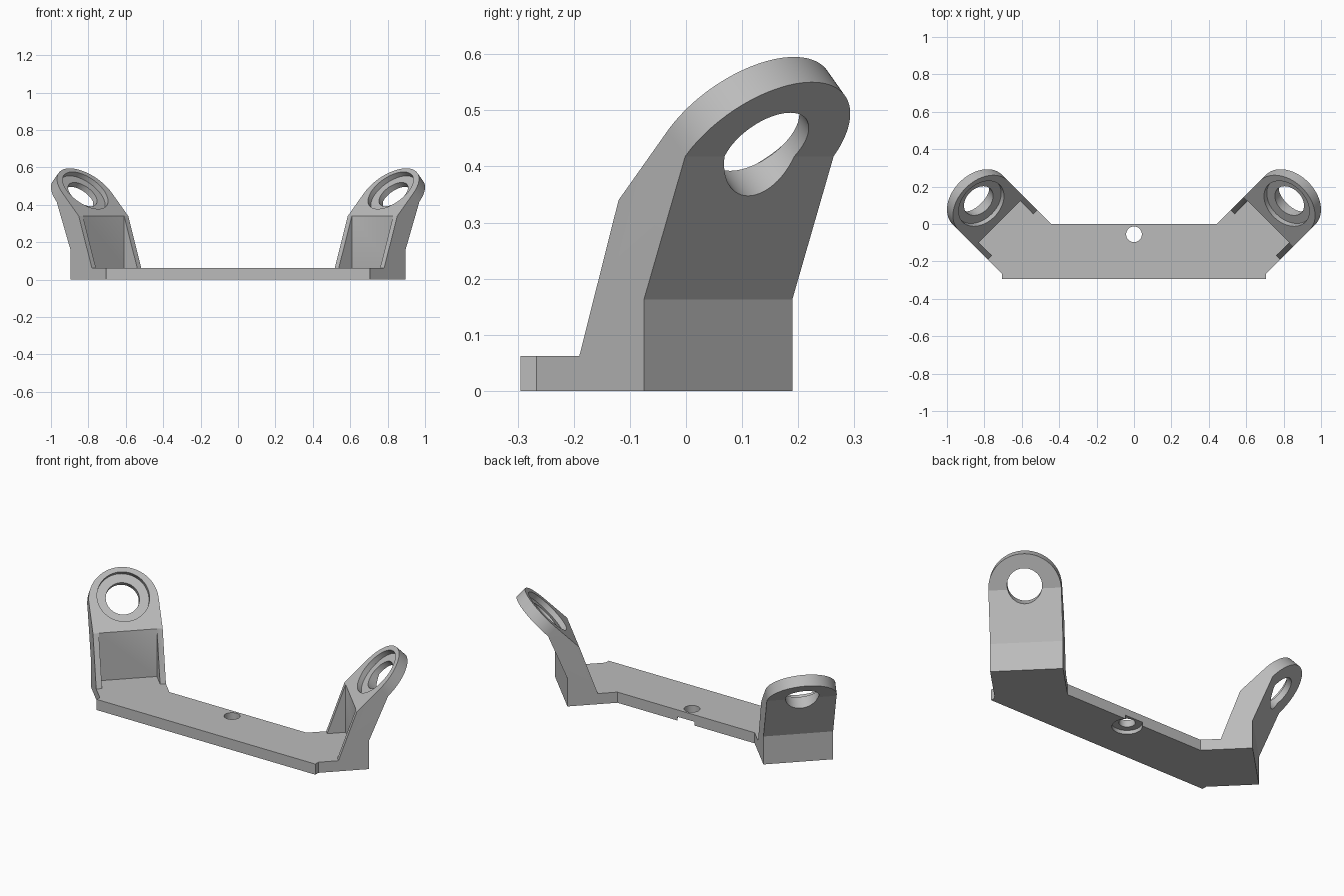
import bpy, bmesh, math
from mathutils import Matrix, Vector

cube = bpy.data.objects.get("Cube")
if cube:
    bpy.data.objects.remove(cube, do_unlink=True)

grey = bpy.data.materials.new("plain_grey")
grey.use_nodes = True
grey.diffuse_color = (0.5, 0.5, 0.5, 1)
grey.node_tree.nodes["Principled BSDF"].inputs["Base Color"].default_value = (0.5, 0.5, 0.5, 1)


def frame(x, y, z, origin):
    m = Matrix((x, y, z)).transposed().to_4x4()
    m.translation = origin
    return m


def prism(name, points, low, high, matrix=Matrix()):
    """Extrude a 2D outline along its frame's z from low to high."""
    bm = bmesh.new()
    face = bm.faces.new([bm.verts.new((x, y, low)) for x, y in points])
    grown = bmesh.ops.extrude_face_region(bm, geom=[face])["geom"]
    bmesh.ops.translate(bm, vec=(0, 0, high - low),
                        verts=[g for g in grown if isinstance(g, bmesh.types.BMVert)])
    bm.transform(matrix)
    bmesh.ops.recalc_face_normals(bm, faces=bm.faces)
    mesh = bpy.data.meshes.new(name)
    bm.to_mesh(mesh)
    bm.free()
    mesh.materials.append(grey)
    obj = bpy.data.objects.new(name, mesh)
    bpy.context.collection.objects.link(obj)
    return obj


def arc(radius, start=0, end=360, steps=64, cy=0):
    count = steps if end - start == 360 else steps + 1
    angles = [math.radians(start + (end - start) * i / steps) for i in range(count)]
    return [(radius * math.cos(a), cy + radius * math.sin(a)) for a in angles]


def combine(obj, tool, operation):
    """Apply a boolean and discard the tool object."""
    mod = obj.modifiers.new("combine", "BOOLEAN")
    mod.operation, mod.solver, mod.object = operation, "EXACT", tool
    bpy.context.view_layer.update()
    bpy.context.view_layer.objects.active = obj
    bpy.ops.object.modifier_apply(modifier=mod.name)
    bpy.data.objects.remove(tool, do_unlink=True)


PLATE, HALF, RIB = 0.062, 0.187, 0.031
SHIFT_U, SHIFT_V = 0.003, -0.5
OUTER_U = 0.578
R = math.sqrt(0.5)


def arm_matrix(side):
    return (Matrix.Diagonal((side, 1, 1, 1)) @ Matrix.Rotation(math.radians(45), 4, "Z")
            @ Matrix.Translation((SHIFT_U, SHIFT_V, 0)))


def arm(side):
    place = arm_matrix(side)
    # Side profile runs along the arm (u) and up (z), extruded across it
    upright = place @ frame((1, 0, 0), (0, 0, 1), (0, 1, 0), (0, 0, 0))
    # Tilted frame of the ring: across, up the slope, out of the inner face
    tilted = place @ frame((0, 1, 0), (R, 0, R), (-R, 0, R), (0.637, 0, 0.463))

    body = prism("arm", [(0.415, PLATE), (0.514, 0.34), (0.814, 0.64), (0.859, 0.595),
                         (0.682, 0.418), (OUTER_U, 0.163), (OUTER_U, PLATE)],
                 -0.3, 0.3, upright)
    outline = [(-HALF, -0.7)] + [(HALF, -0.7)] + arc(HALF, 0, 180, 48)
    combine(body, prism("outline", outline, -0.7, 0.3, tilted), "INTERSECT")

    # Pockets between the two side ribs, inside and outside
    inner = HALF - RIB
    front = [(0.3, PLATE - 0.1), (0.514, PLATE - 0.1), (0.514, 0.34), (0.3, 0.34)]
    back = [(OUTER_U, 0.05), (0.75, 0.05), (0.75, 0.486), (OUTER_U, 0.314)]
    for pocket in (front, back):
        combine(body, prism("pocket", pocket, -inner, inner, upright), "DIFFERENCE")

    # Through hole and counterbore
    combine(body, prism("hole", arc(0.09, cy=0.02), -0.1, 0.05, tilted), "DIFFERENCE")
    combine(body, prism("counterbore", arc(0.14, cy=0.02), -0.03, 0.05, tilted), "DIFFERENCE")
    return body


# Base plate, with ends angled to meet the arms
corners = [arm_matrix(1) @ Vector((OUTER_U, v, 0)) for v in (-HALF, HALF)]
a, b = corners
right_half = [(0.705, -0.295), (0.705, a.y - (a.x - 0.705)), (a.x, a.y), (b.x, b.y),
              (b.x - b.y, 0)]
outline = right_half + [(-x, y) for x, y in reversed(right_half)]
bracket = prism("mounting_bracket", outline, 0, PLATE)

# Screw hole, and a recess underneath that opens at the back edge
for radius, low, high in ((0.042, -0.05, 0.1), (0.078, -0.05, 0.022)):
    cutter = prism("screw_cutter", arc(radius), low, high,
                   Matrix.Translation((0, -0.055, 0)))
    combine(bracket, cutter, "DIFFERENCE")

for side in (1, -1):
    combine(bracket, arm(side), "UNION")

# Merge coplanar faces, then smooth only the curved walls
bm = bmesh.new()
bm.from_mesh(bracket.data)
bmesh.ops.remove_doubles(bm, verts=bm.verts, dist=0.0003)
bmesh.ops.dissolve_limit(bm, angle_limit=math.radians(0.5), verts=bm.verts, edges=bm.edges)
bm.to_mesh(bracket.data)
bm.free()
bpy.ops.object.select_all(action="DESELECT")
bracket.select_set(True)
bpy.context.view_layer.objects.active = bracket
bpy.ops.object.shade_smooth_by_angle(angle=math.radians(20))
